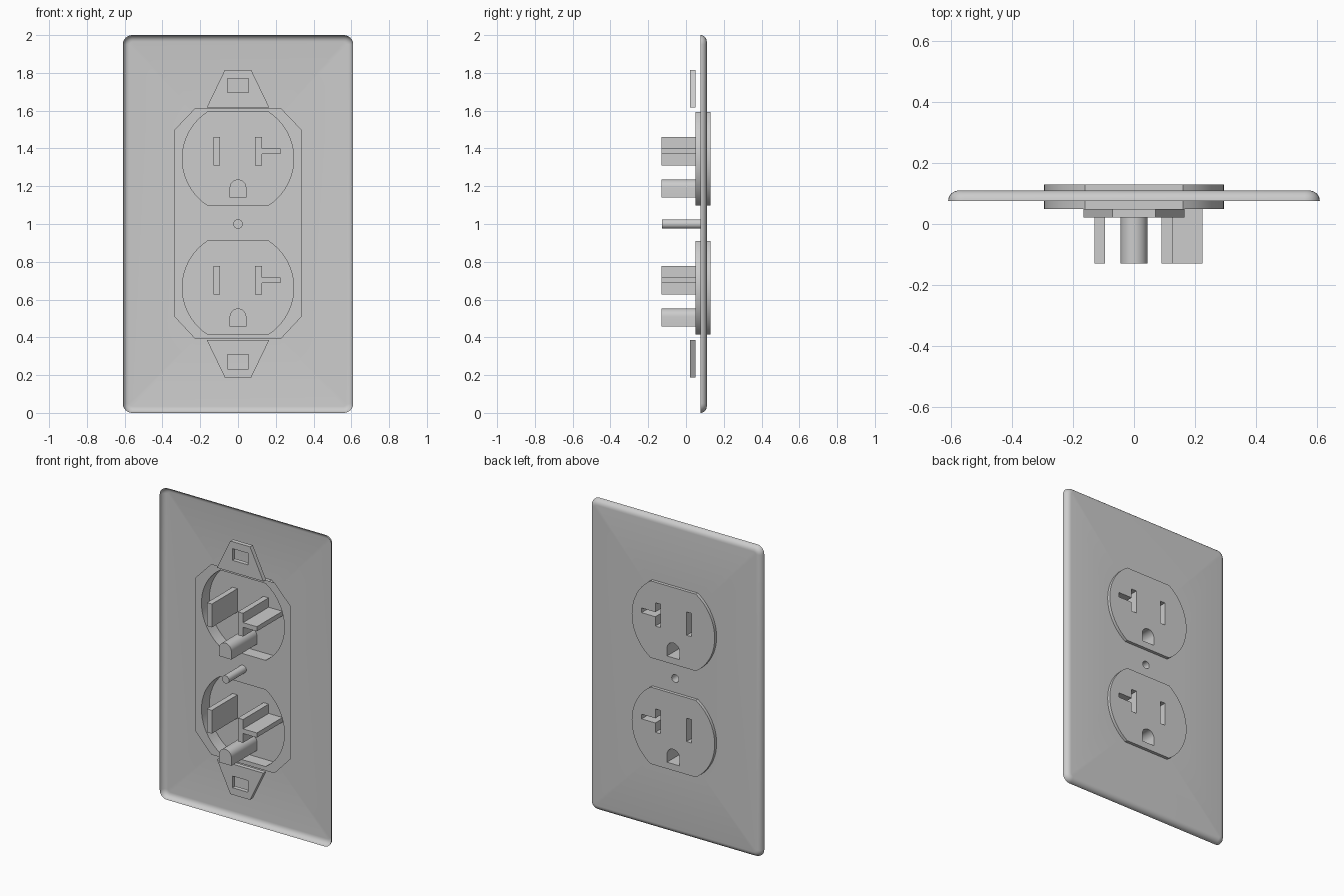
import bpy, bmesh, math

if "Cube" in bpy.data.objects:
    bpy.data.objects.remove(bpy.data.objects["Cube"])

mat = bpy.data.materials.new("light_grey_plastic")
mat.diffuse_color = (0.604, 0.604, 0.604, 1)
mat.use_nodes = True
mat.node_tree.nodes["Principled BSDF"].inputs["Base Color"].default_value = mat.diffuse_color


# ---- helpers: outlines are (x, z) loops, counter-clockwise seen from the front
def rect(x0, x1, z0, z1):
    return [(x0, z0), (x1, z0), (x1, z1), (x0, z1)]


def arc(cx, cz, r, a0, a1, n):
    return [(cx + r * math.cos(math.radians(a0 + (a1 - a0) * i / n)),
             cz + r * math.sin(math.radians(a0 + (a1 - a0) * i / n))) for i in range(n + 1)]


def rounded_rect(hx, hz, r):
    pts = []
    for sx, sz, a in ((1, 1, 0), (-1, 1, 90), (-1, -1, 180), (1, -1, 270)):
        pts += arc(sx * (hx - r), 1 + sz * (hz - r), r, a, a + 90, 6)
    return pts


def sheet(bm, loops, y, sign):
    """Flat face at depth y: first loop is the border, the rest are holes."""
    edges = []
    for loop in loops:
        vs = [bm.verts.new((x, y, z)) for x, z in loop]
        edges += [bm.edges.new((vs[i - 1], vs[i])) for i in range(len(vs))]
    geom = bmesh.ops.triangle_fill(bm, use_beauty=True, edges=edges, normal=(0, sign, 0))["geom"]
    for f in geom:
        if isinstance(f, bmesh.types.BMFace):
            f.normal_update()
            if f.normal.y * sign < 0:
                f.normal_flip()


def loft(bm, rings, outward=True):
    """Side walls through a list of (loop, y), ordered from low y to high y."""
    rows = [[bm.verts.new((x, y, z)) for x, z in loop] for loop, y in rings]
    for a, b in zip(rows, rows[1:]):
        for i in range(len(a)):
            q = [a[i - 1], a[i], b[i], b[i - 1]]
            bm.faces.new(q[::-1] if outward else q)


def finish(bm, name):
    bmesh.ops.remove_doubles(bm, verts=bm.verts, dist=1e-5)
    me = bpy.data.meshes.new(name)
    bm.to_mesh(me)
    bm.free()
    me.materials.append(mat)
    ob = bpy.data.objects.new(name, me)
    bpy.context.collection.objects.link(ob)
    bpy.ops.object.select_all(action='DESELECT')
    ob.select_set(True)
    bpy.context.view_layer.objects.active = ob
    bpy.ops.object.shade_smooth_by_angle(angle=math.radians(35))


# ---- shared outlines
def socket_outline(cz):
    a = math.degrees(math.asin(0.247 / 0.295))
    return arc(0, cz, 0.295, -a, a, 20) + arc(0, cz, 0.295, 180 - a, 180 + a, 20)


def slot_outlines(cz):
    blade = rect(-0.13, -0.095, cz - 0.035, cz + 0.115)
    tee = [(0.09, cz - 0.035), (0.127, cz - 0.035), (0.127, cz + 0.025), (0.225, cz + 0.025),
           (0.225, cz + 0.055), (0.127, cz + 0.055), (0.127, cz + 0.115), (0.09, cz + 0.115)]
    ground = [(-0.044, cz - 0.205), (0.044, cz - 0.205)] + arc(0, cz - 0.154, 0.044, 0, 180, 14)
    return [blade, tee, ground]


CENTRES = {"upper": 1.346, "lower": 0.663}
sockets = [socket_outline(c) for c in CENTRES.values()]
screw = arc(0, 1, 0.025, 0, 360, 20)[:-1]

# ---- wall plate: open-backed shell with rounded rim
bm = bmesh.new()
rings = []
for i in range(7):
    a = i * math.pi / 12
    inset = 0.035 * (1 - math.cos(a))
    rings.append((rounded_rect(0.61 - inset, 1 - inset, 0.05 - inset), 0.076 + 0.034 * math.sin(a)))
loft(bm, rings)
sheet(bm, [rings[-1][0]] + sockets + [screw], 0.11, 1)
finish(bm, "wall_plate")

# ---- screw hole: closed tube running back from the plate
bm = bmesh.new()
loft(bm, [(screw, -0.127), (screw, 0.11)], False)
sheet(bm, [screw], -0.127, 1)
finish(bm, "screw_hole")

# ---- mounting frame: thin sheet around both sockets
bm = bmesh.new()
frame = [(-0.225, 0.39), (0.225, 0.39), (0.34, 0.513), (0.34, 1.495),
         (0.225, 1.615), (-0.225, 1.615), (-0.34, 1.495), (-0.34, 0.513)]
sheet(bm, [frame] + sockets + [screw], 0.05, -1)
finish(bm, "mounting_frame")

# ---- sockets: raised faces with deep closed slots
for name, cz in CENTRES.items():
    outline, slots = socket_outline(cz), slot_outlines(cz)
    bm = bmesh.new()
    loft(bm, [(outline, 0.05), (outline, 0.13)])
    sheet(bm, [outline] + slots, 0.13, 1)
    for s in slots:
        loft(bm, [(s, -0.13), (s, 0.13)], False)
        sheet(bm, [s], -0.13, 1)
    finish(bm, name + "_socket")

# ---- mounting tabs: tapered plates with a window, mirrored about mid height
tab = [(-0.165, 1.618), (0.165, 1.618), (0.07, 1.815), (-0.07, 1.815)]
window = rect(-0.055, 0.055, 1.695, 1.77)
for name, flip in (("upper", False), ("lower", True)):
    t, w = [[(x, 2.003 - z) for x, z in reversed(p)] if flip else p for p in (tab, window)]
    bm = bmesh.new()
    loft(bm, [(t, 0.022), (t, 0.05)])
    loft(bm, [(w, 0.022), (w, 0.05)], False)
    sheet(bm, [t, w], 0.022, -1)
    sheet(bm, [t, w], 0.05, 1)
    finish(bm, name + "_mounting_tab")
